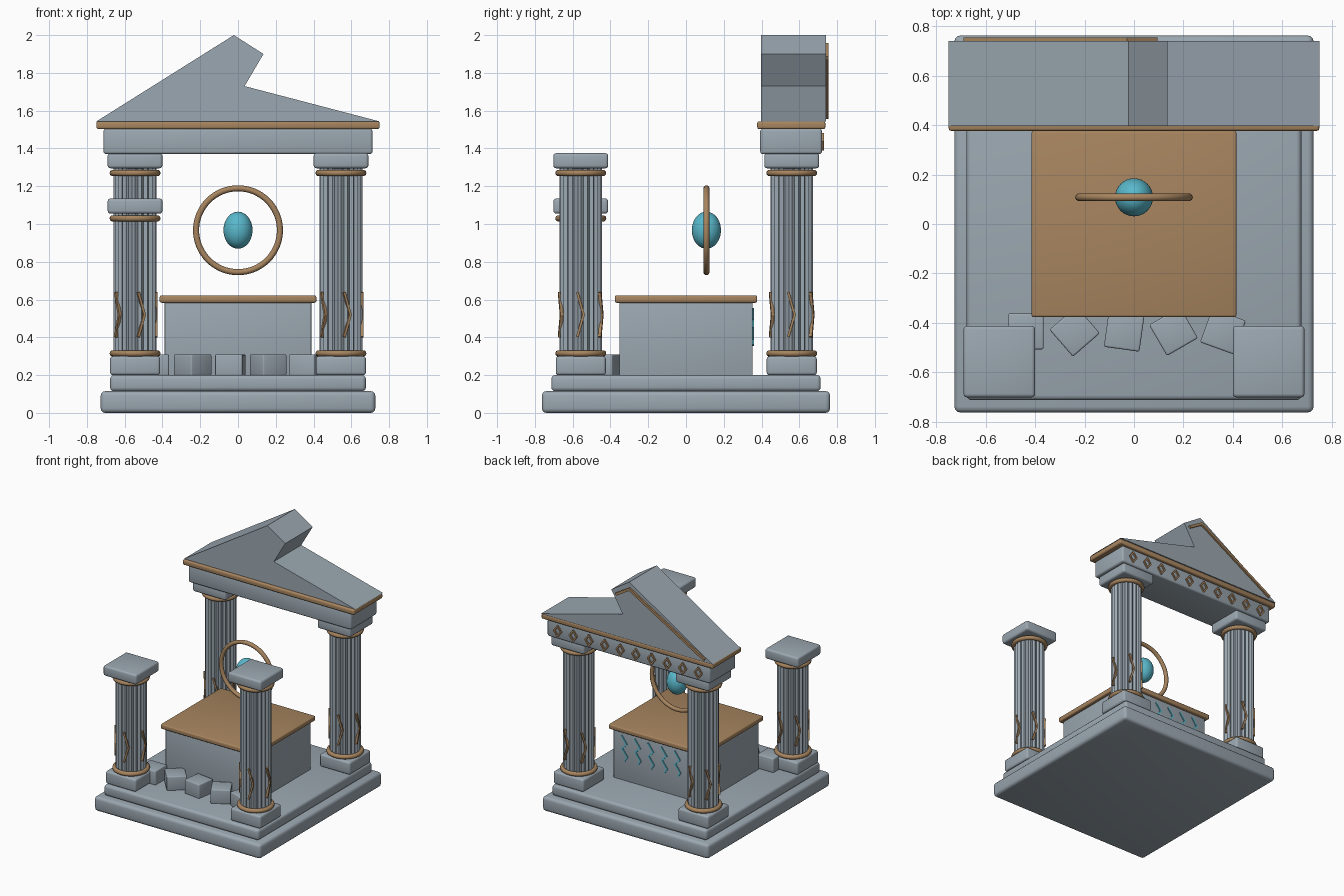
import bpy, bmesh, math
from mathutils import Vector, Matrix

if "Cube" in bpy.data.objects:
    bpy.data.objects.remove(bpy.data.objects["Cube"])


def material(name, rgb):
    m = bpy.data.materials.new(name)
    m.diffuse_color = (*rgb, 1)
    m.use_nodes = True
    m.node_tree.nodes["Principled BSDF"].inputs["Base Color"].default_value = m.diffuse_color
    return m


STONE = material("grey stone", (0.33, 0.39, 0.44))
BRONZE = material("bronze", (0.39, 0.235, 0.115))
TEAL = material("teal glow", (0.10, 0.48, 0.60))


def finish(name, bm, mat, smooth=False):
    bmesh.ops.recalc_face_normals(bm, faces=bm.faces)
    me = bpy.data.meshes.new(name)
    bm.to_mesh(me)
    bm.free()
    ob = bpy.data.objects.new(name, me)
    bpy.context.collection.objects.link(ob)
    me.materials.append(mat)
    if smooth:
        bpy.ops.object.select_all(action='DESELECT')
        ob.select_set(True)
        bpy.context.view_layer.objects.active = ob
        bpy.ops.object.shade_smooth_by_angle(angle=math.radians(40))
    return ob


def block(name, x, y, z, mat=STONE, bevel=0.015, turn=0):
    """Rounded box from (min, max) ranges, turned about its own centre."""
    bm = bmesh.new()
    bmesh.ops.create_cube(bm, size=1)
    bmesh.ops.scale(bm, vec=(x[1] - x[0], y[1] - y[0], z[1] - z[0]), verts=bm.verts)
    bmesh.ops.bevel(bm, geom=bm.edges[:], offset=bevel, segments=3, profile=0.5, affect='EDGES')
    bm.transform(Matrix.Translation((sum(x) / 2, sum(y) / 2, sum(z) / 2))
                 @ Matrix.Rotation(math.radians(turn), 4, 'Z'))
    return finish(name, bm, mat, True)


def square(name, cx, cy, size, z, **kw):
    h = size / 2
    return block(name, (cx - h, cx + h), (cy - h, cy + h), z, **kw)


def ring(name, centre, major, minor, upright=False, n=48, m=10):
    bm = bmesh.new()
    rows = []
    for i in range(n):
        a = 2 * math.pi * i / n
        row = []
        for j in range(m):
            b = 2 * math.pi * j / m
            r = major + minor * math.cos(b)
            row.append(bm.verts.new((r * math.cos(a), r * math.sin(a), minor * math.sin(b))))
        rows.append(row)
    for i in range(n):
        p, q = rows[i], rows[(i + 1) % n]
        for j in range(m):
            k = (j + 1) % m
            bm.faces.new((p[j], q[j], q[k], p[k]))
    turn = Matrix.Rotation(math.pi / 2 if upright else 0, 4, 'X')
    bm.transform(Matrix.Translation(centre) @ turn)
    return finish(name, bm, BRONZE, True)


def prism(bm, points, offset):
    """Extrude a flat polygon along an offset."""
    lo = [bm.verts.new(p) for p in points]
    hi = [bm.verts.new(Vector(p) + Vector(offset)) for p in points]
    bm.faces.new(lo)
    bm.faces.new(hi)
    n = len(lo)
    for i in range(n):
        bm.faces.new((lo[i], lo[(i + 1) % n], hi[(i + 1) % n], hi[i]))


def strip(bm, path, width, y, depth, closed=False):
    """Raised bars following an x-z path on a back-facing wall."""
    pts = [Vector(p) for p in path]
    pairs = list(zip(pts, pts[1:] + pts[:1]))
    for a, b in pairs if closed else pairs[:-1]:
        d = (b - a).normalized() * width / 2
        n = Vector((-d.y, d.x))
        a2, b2 = a - d * 0.5, b + d * 0.5
        prism(bm, [(p.x, y, p.y) for p in (a2 - n, b2 - n, b2 + n, a2 + n)], (0, depth, 0))


def column(label, cx, cy, top):
    square(label + "_plinth", cx, cy, 0.265, (0.2, 0.3))
    # fluted shaft
    bm = bmesh.new()
    flutes = 20
    outline = []
    for i in range(flutes * 2):
        a = math.pi * i / flutes
        r = 0.113 if i % 2 == 0 else 0.099
        outline.append((cx + r * math.cos(a), cy + r * math.sin(a), 0.29))
    prism(bm, outline, (0, 0, top - 0.06 - 0.29))
    finish(label + "_shaft", bm, STONE)
    ring(label + "_lower_ring", (cx, cy, 0.315), 0.118, 0.017)
    ring(label + "_upper_ring", (cx, cy, top - 0.105), 0.118, 0.017)
    square(label + "_capital", cx, cy, 0.29, (top - 0.08, top))
    # five bent inlays around the lower shaft
    bm = bmesh.new()
    for k in range(5):
        a = math.radians(72 * k)
        part = bmesh.new()
        strip(part, [(0.018, 0.405), (-0.015, 0.52), (0.018, 0.635)], 0.013, 0.104, 0.016)
        part.transform(Matrix.Translation((cx, cy, 0)) @ Matrix.Rotation(a - math.pi / 2, 4, 'Z'))
        tmp = bpy.data.meshes.new("tmp")
        part.to_mesh(tmp)
        part.free()
        bm.from_mesh(tmp)
        bpy.data.meshes.remove(tmp)
    finish(label + "_inlays", bm, BRONZE)


# stepped base
block("base_slab", (-0.727, 0.727), (-0.763, 0.763), (0, 0.115), bevel=0.024)
block("base_step", (-0.677, 0.677), (-0.713, 0.713), (0.115, 0.2), bevel=0.02)

# four columns, the front left one broken short
column("front_left_column", -0.545, -0.557, 1.135)
column("front_right_column", 0.545, -0.557, 1.375)
column("back_left_column", -0.545, 0.56, 1.375)
column("back_right_column", 0.545, 0.56, 1.375)

# altar with zigzag inlays on its back
block("altar_body", (-0.388, 0.388), (-0.353, 0.353), (0.19, 0.59), bevel=0.006)
block("altar_top", (-0.415, 0.415), (-0.377, 0.377), (0.583, 0.622), BRONZE, 0.01)
bm = bmesh.new()
for i in range(6):
    x = -0.29 + i * 0.116
    strip(bm, [(x + 0.025, 0.55), (x - 0.02, 0.49), (x + 0.02, 0.45),
               (x - 0.025, 0.39), (x - 0.005, 0.36)], 0.012, 0.35, 0.01)
finish("altar_zigzags", bm, TEAL)

# floating ring and orb
ring("floating_ring", (0, 0.108, 0.967), 0.222, 0.016, upright=True, n=64)
bm = bmesh.new()
bmesh.ops.create_uvsphere(bm, u_segments=32, v_segments=20, radius=1)
bm.transform(Matrix.Translation((0, 0.108, 0.967)) @ Matrix.Diagonal((0.077, 0.077, 0.098, 1)))
finish("orb", bm, TEAL, True)

# fallen stones in front of the altar
for i, (x, turn) in enumerate([(-0.438, 0), (-0.24, 41), (-0.04, -8), (0.16, 30), (0.36, -20)]):
    square("fallen_stone_%d" % (i + 1), x, -0.435, 0.145, (0.197, 0.31), bevel=0.008, turn=turn)

# entablature, cornice and broken pediment
block("entablature", (-0.712, 0.712), (0.393, 0.72), (1.37, 1.505), bevel=0.014)
block("cornice", (-0.75, 0.75), (0.377, 0.738), (1.503, 1.543), BRONZE, 0.01)
bm = bmesh.new()
prism(bm, [(-0.75, 0.397, 1.543), (0.75, 0.397, 1.543), (0.035, 0.397, 1.73),
           (0.135, 0.397, 1.9), (-0.022, 0.397, 2.0)], (0, 0.343, 0))
finish("pediment", bm, STONE)

# pediment trim and diamond frieze on the back
bm = bmesh.new()
strip(bm, [(-0.68, 1.568), (-0.03, 1.948), (0.085, 1.88)], 0.02, 0.735, 0.019)
finish("pediment_trim", bm, BRONZE)
bm = bmesh.new()
for i in range(10):
    x = -0.615 + i * 0.1367
    strip(bm, [(x - 0.03, 1.435), (x, 1.475), (x + 0.03, 1.435), (x, 1.395)],
          0.012, 0.715, 0.016, closed=True)
finish("diamond_frieze", bm, BRONZE)
